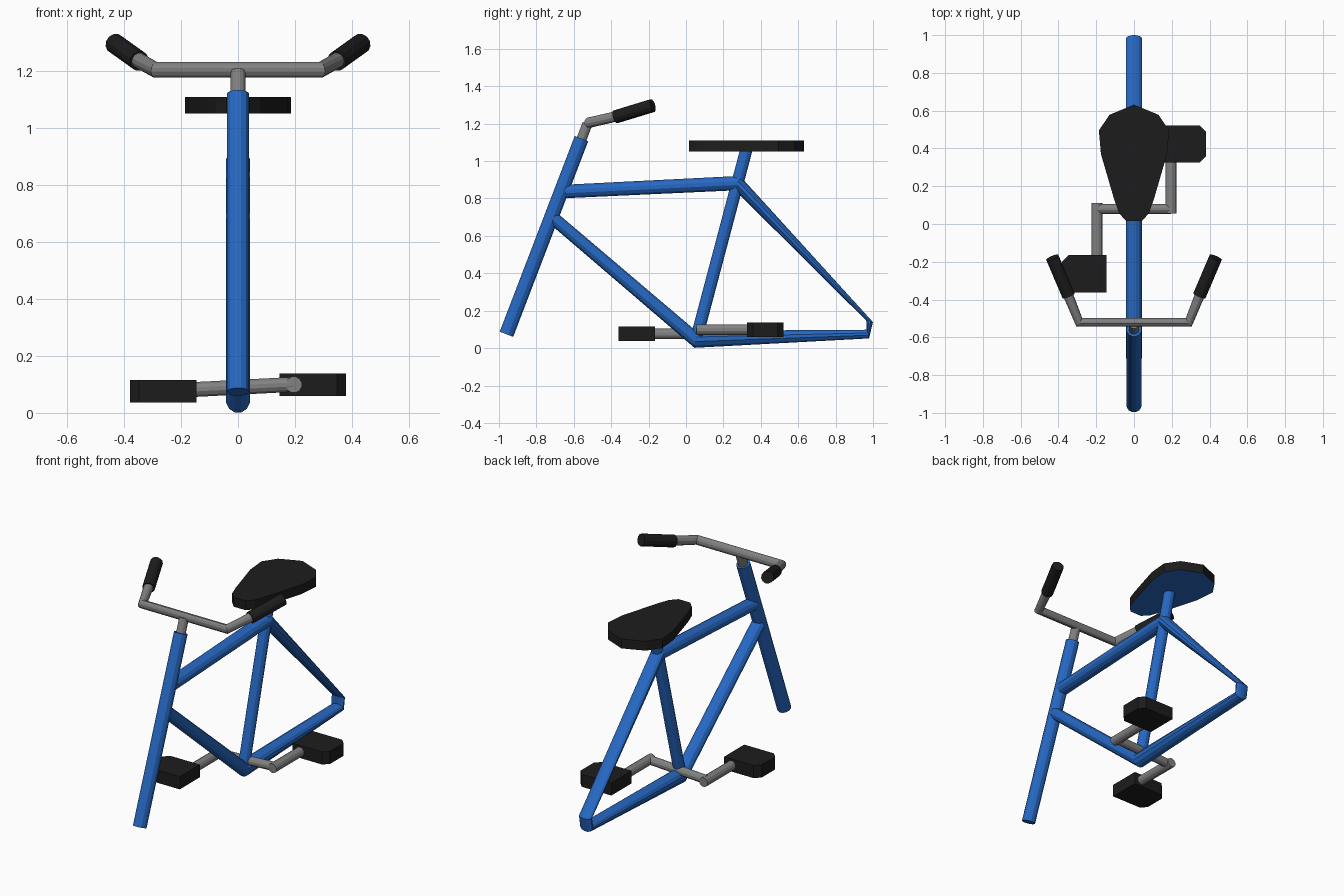
import bpy, bmesh, math
from mathutils import Vector as V

if "Cube" in bpy.data.objects:
    bpy.data.objects.remove(bpy.data.objects["Cube"])

SIDES = 12

def material(name, col):
    m = bpy.data.materials.new(name)
    m.diffuse_color = (*col, 1)
    m.use_nodes = True
    m.node_tree.nodes["Principled BSDF"].inputs["Base Color"].default_value = m.diffuse_color
    return m

BLUE = material("blue_paint", (0.02, 0.14, 0.55))
BLACK = material("black_rubber", (0.012, 0.012, 0.012))
GREY = material("grey_metal", (0.22, 0.22, 0.22))

def finish(name, bm, *mats):
    bmesh.ops.recalc_face_normals(bm, faces=bm.faces)
    me = bpy.data.meshes.new(name)
    bm.to_mesh(me)
    bm.free()
    for m in mats:
        me.materials.append(m)
    ob = bpy.data.objects.new(name, me)
    bpy.context.collection.objects.link(ob)
    return ob

def loft(name, rings, mat):
    """Skin elliptical rings given as (centre, half axis, half axis)."""
    bm = bmesh.new()
    loops = []
    for c, u, v in rings:
        angles = [2 * math.pi * (i + 0.5) / SIDES for i in range(SIDES)]
        loops.append([bm.verts.new(c + u * math.cos(a) + v * math.sin(a)) for a in angles])
    for a, b in zip(loops, loops[1:]):
        for i in range(SIDES):
            j = (i + 1) % SIDES
            bm.faces.new((a[i], a[j], b[j], b[i]))
    bm.faces.new(loops[0][::-1])
    bm.faces.new(loops[-1])
    return finish(name, bm, mat)

def tube(name, pts, r, mat):
    """Round tube along a path, with a ring across each bend."""
    pts = [V(p) for p in pts]
    rings = []
    for i, p in enumerate(pts):
        d_in = (p - pts[max(i - 1, 0)]).normalized()
        d_out = (pts[min(i + 1, len(pts) - 1)] - p).normalized()
        t = (d_in + d_out).normalized()
        ref = V((0, 0, 1)) if abs(t.z) < 0.8 else V((1, 0, 0))
        u = (ref - t * ref.dot(t)).normalized()
        rings.append((p, u * r, t.cross(u) * r))
    return loft(name, rings, mat)

def slab(name, outline, z0, z1, *mats):
    """Flat outline extruded upwards; a second material goes underneath."""
    bm = bmesh.new()
    low = [bm.verts.new((x, y, z0)) for x, y in outline]
    high = [bm.verts.new((x, y, z1)) for x, y in outline]
    bottom = bm.faces.new(low[::-1])
    bottom.material_index = len(mats) - 1
    bm.faces.new(high)
    for i in range(len(low)):
        j = (i + 1) % len(low)
        bm.faces.new((low[i], low[j], high[j], high[i]))
    return finish(name, bm, *mats)

# Frame: one continuous loop, each ring as outer (y, z) and inner (y, z)
frame = [((-.645, .875), (-.65, .80)),
         ((.289, .922), (.262, .842)),
         ((1.0, .139), (.963, .147)),
         ((.979, .051), (.966, .099)),
         ((.045, .0), (.053, .094)),
         ((-.725, .66), (-.69, .725))]
rings = []
for o, i in frame:
    o, i = V((0, *o)), V((0, *i))
    rings.append(((o + i) / 2, (o - i) / 2, V((0.043, 0, 0))))
loft("frame_loop", rings, BLUE)

# Seat tube and front fork
tube("seat_tube", [(0, .055, .05), (0, .325, 1.07)], .034, BLUE)
tube("front_fork", [(0, -.96, .074), (0, -.559, 1.12)], .04, BLUE)

# Stem, handlebar and grips
tube("stem", [(0, -.565, 1.10), (0, -.527, 1.20)], .028, GREY)
half = [(.29, -.52, 1.205), (.355, -.36, 1.242)]
path = [(-x, y, z) for x, y, z in half[::-1]] + half
tube("handlebar", path, .028, GREY)
for s, side in ((-1, "left"), (1, "right")):
    tube(side + "_grip", [(s * .347, -.378, 1.236), (s * .432, -.178, 1.297)], .036, BLACK)

# Seat: half outline mirrored, blue underside
half = [(.04, .015), (.078, .055), (.105, .13), (.175, .37), (.186, .495), (.13, .578)]
outline = half + [(0, .632)] + [(-x, y) for x, y in half[::-1]]
slab("seat", outline, 1.051, 1.109, BLACK, BLUE)

# Pedal axle, cranks and pedals
tube("pedal_axle", [(-.195, .08, .08), (.195, .08, .1)], .027, GREY)
for s, side, z, y0, y1 in ((-1, "left", .076, -.362, -.165), (1, "right", .099, .325, .522)):
    start, end = (.11, -.19) if s < 0 else (.055, .35)
    tube(side + "_crank", [(s * .196, start, z), (s * .196, end, z)], .029, GREY)
    c = .033
    shape = [(.145, y0), (.38 - c, y0), (.38, y0 + c), (.38, y1 - c), (.38 - c, y1), (.145, y1)]
    slab(side + "_pedal", [(s * x, y) for x, y in shape], z - .039, z + .039, BLACK)
